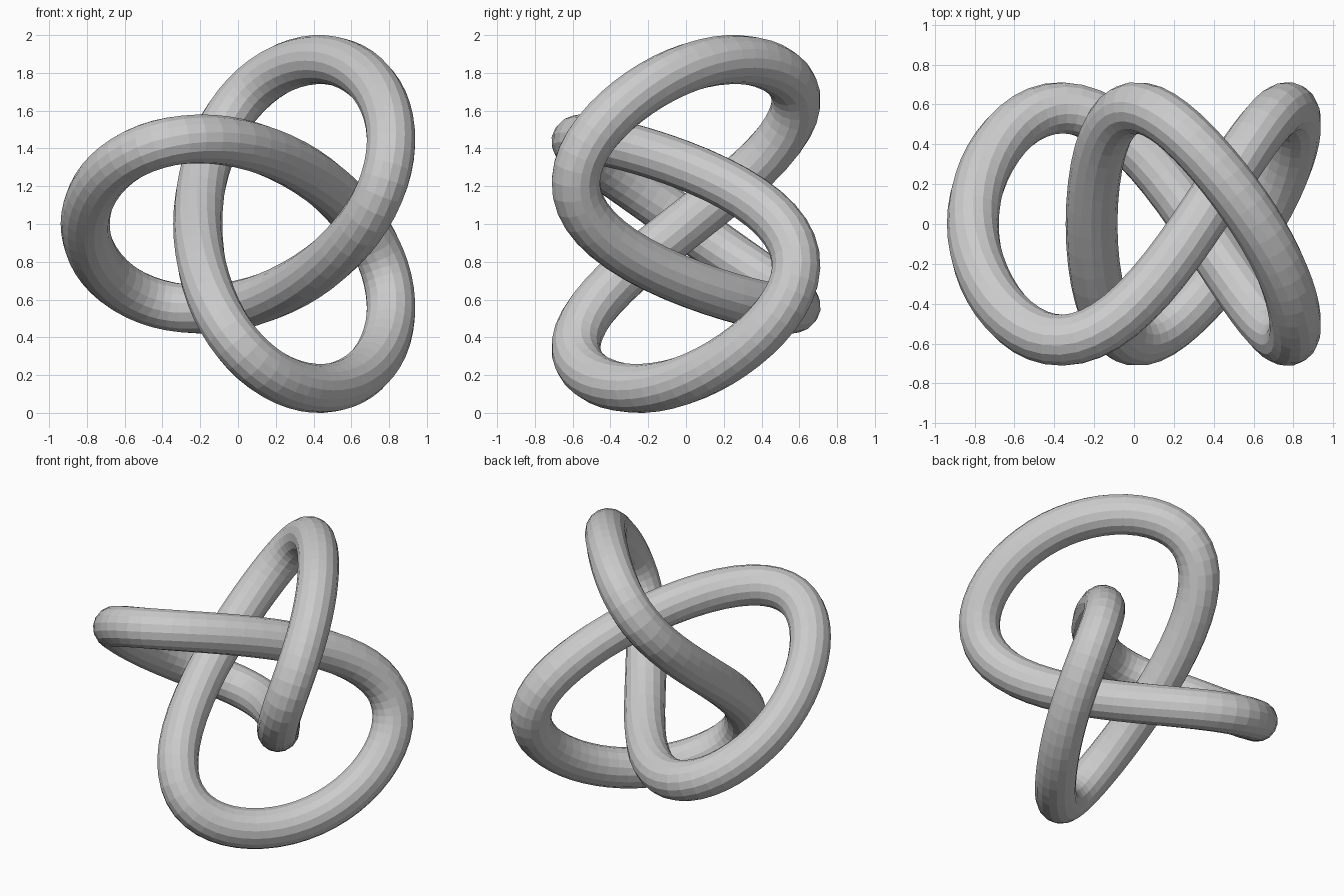
import bpy
from math import sin, cos, tau

cube = bpy.data.objects.get("Cube")
if cube:
    bpy.data.objects.remove(cube, do_unlink=True)

STEPS = 128
SMALL, LARGE = 0.298, 0.652     # planar harmonics of the three lobes
DEPTH, LEAN = 0.573, 0.055      # front-to-back weave and its skew
SHIFT = 0.141                   # centres the loop on x = 0
TUBE = 0.13


def knot_point(t):
    return (SHIFT + SMALL * cos(t) - LARGE * cos(2 * t),
            DEPTH * sin(3 * t) + LEAN * sin(6 * t),
            1 + SMALL * sin(t) + LARGE * sin(2 * t))


# Closed centreline with a round sixteen-sided tube
curve = bpy.data.curves.new("trefoil_knot", "CURVE")
curve.dimensions = "3D"
curve.twist_mode = "MINIMUM"
curve.bevel_depth = TUBE
curve.bevel_resolution = 6
spline = curve.splines.new("POLY")
spline.points.add(STEPS - 1)
for i, point in enumerate(spline.points):
    point.co = (*knot_point(tau * i / STEPS), 1)
spline.use_cyclic_u = True
spline.use_smooth = False

knot = bpy.data.objects.new("trefoil_knot", curve)
bpy.context.collection.objects.link(knot)

# Turn the tube into a flat-shaded mesh
bpy.ops.object.select_all(action="DESELECT")
knot.select_set(True)
bpy.context.view_layer.objects.active = knot
bpy.ops.object.convert(target="MESH")
bpy.ops.object.shade_flat()
